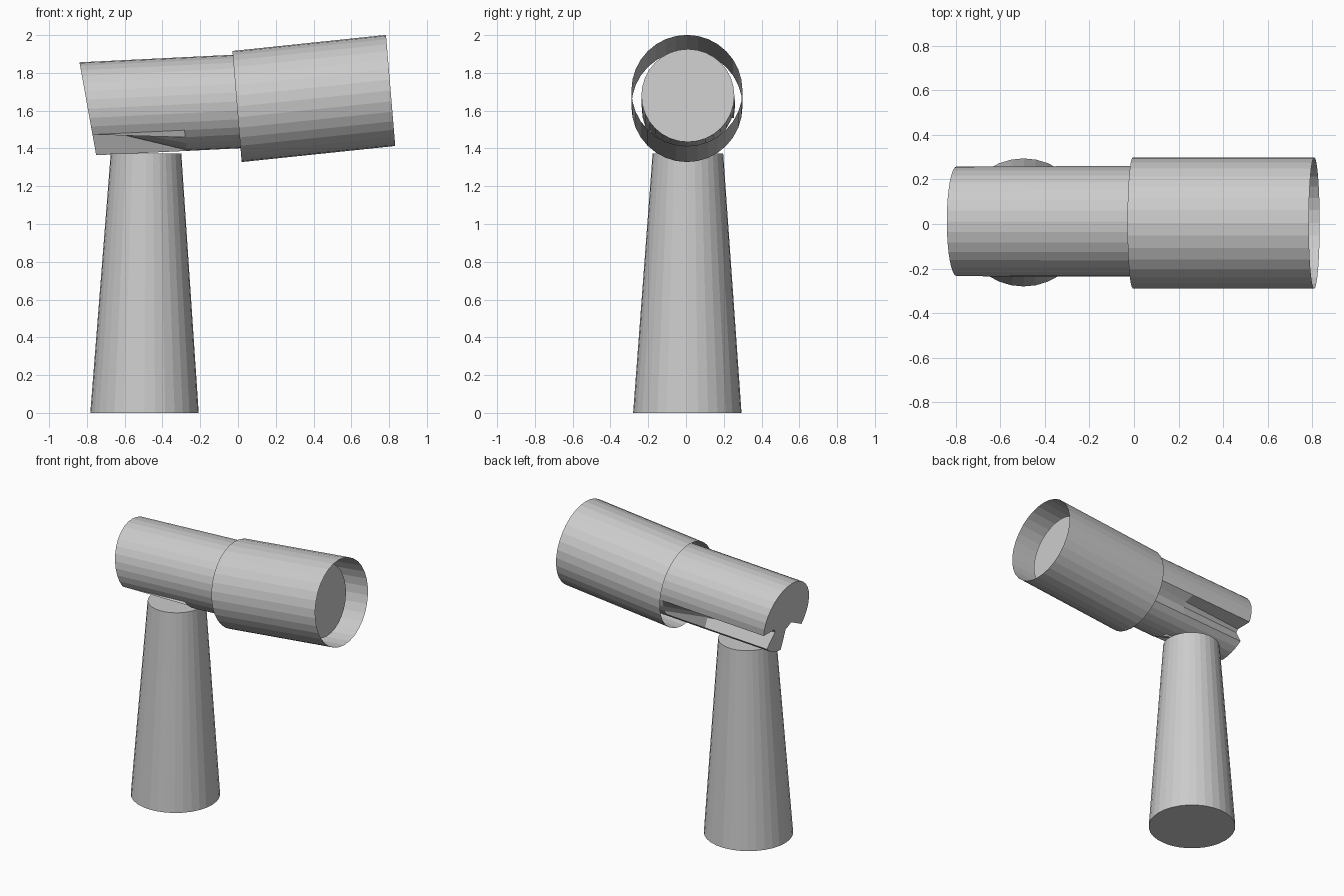
import bpy
import bmesh
from math import sin, cos, tau

if "Cube" in bpy.data.objects:
    bpy.data.objects.remove(bpy.data.objects["Cube"])

SIDES = 32


def tube_ring(cx, cy, cz, radius, tilt, dents=None):
    """Ring across the x axis, leaning by tilt; dents maps side index to radius."""
    dents = dents or {}
    pts = []
    for i in range(SIDES):
        a = tau * i / SIDES
        r = dents.get(i, radius)
        pts.append((cx - tilt * r * sin(a), cy + r * cos(a), cz + r * sin(a)))
    return pts


def flat_ring(cx, cy, z, radius):
    return [(cx + radius * cos(tau * i / SIDES), cy + radius * sin(tau * i / SIDES), z)
            for i in range(SIDES)]


def loft(name, rings, capped=True):
    bm = bmesh.new()
    loops = [[bm.verts.new(p) for p in ring] for ring in rings]
    for a, b in zip(loops, loops[1:]):
        for i in range(SIDES):
            j = (i + 1) % SIDES
            bm.faces.new((a[i], a[j], b[j], b[i]))
    if capped:
        caps = [bm.faces.new(loops[0][::-1]), bm.faces.new(loops[-1])]
        bmesh.ops.triangulate(bm, faces=caps)
    bmesh.ops.recalc_face_normals(bm, faces=bm.faces[:])
    mesh = bpy.data.meshes.new(name)
    bm.to_mesh(mesh)
    bm.free()
    obj = bpy.data.objects.new(name, mesh)
    bpy.context.collection.objects.link(obj)
    return obj


# Tapered standing column
loft("column", [flat_ring(-0.495, 0.007, 0, 0.287),
                flat_ring(-0.487, 0.01, 1.372, 0.187)])

# Inner barrel, notched underneath at its rear end
corner_notch = {i: 0.10 for i in range(20, 24)}
rear_slit = {29: 0.13, 30: 0.13}
half_slit = {29: 0.19, 30: 0.19}
loft("inner_barrel", [
    tube_ring(-0.795, 0.012, 1.610, 0.246, 0.18, {**corner_notch, **rear_slit}),
    tube_ring(-0.30, 0.012, 1.634, 0.247, 0.12, half_slit),
    tube_ring(0.00, 0.012, 1.649, 0.247, 0.10),
    tube_ring(0.665, 0.010, 1.680, 0.246, 0.10)])

# Open sleeve around the front of the barrel
loft("outer_sleeve", [tube_ring(-0.005, 0.005, 1.622, 0.294, 0.083),
                      tube_ring(0.808, 0.005, 1.707, 0.294, 0.083)], capped=False)
